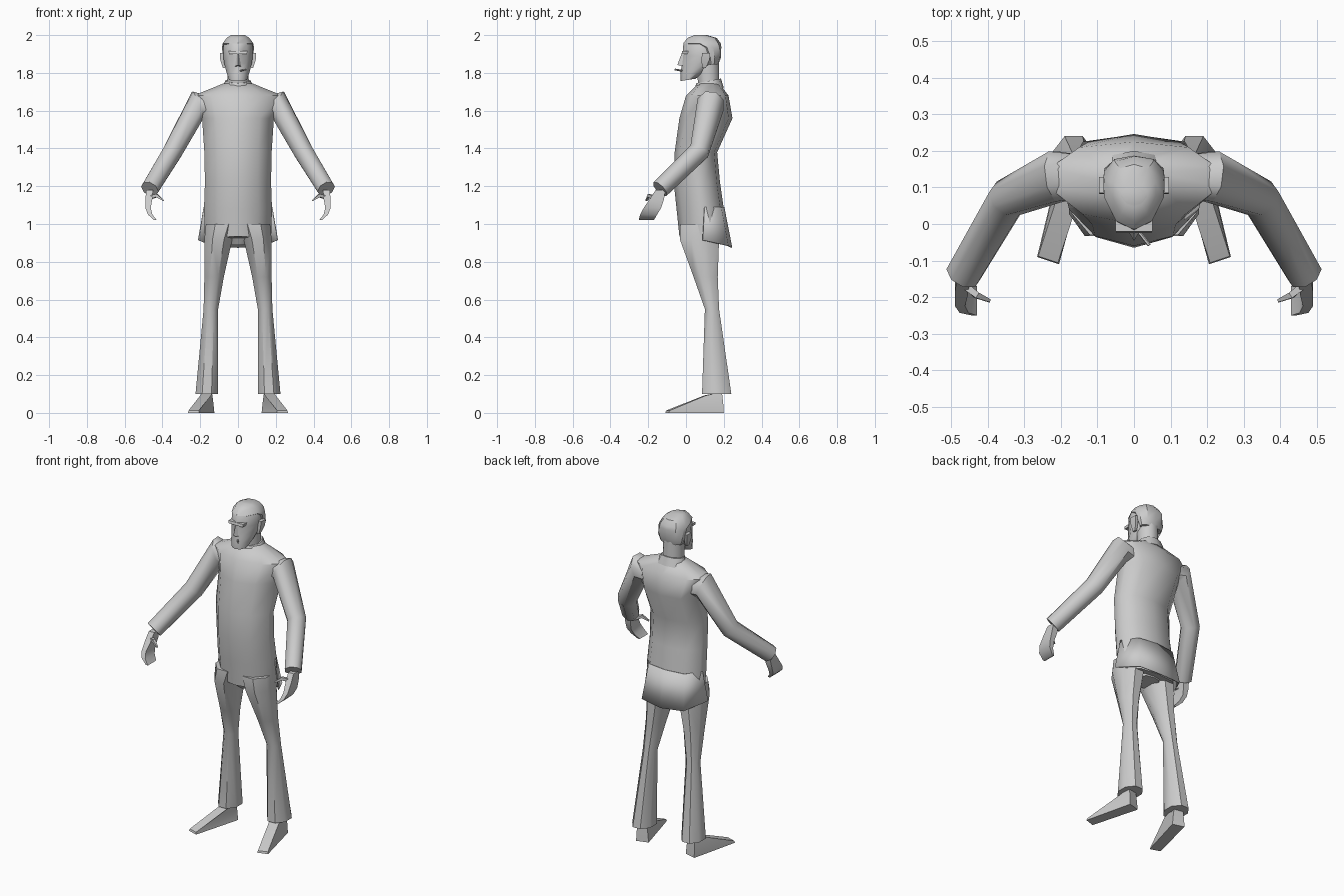
import bpy, bmesh, math
from mathutils import Vector


def loft(name, rings, mirror=False, closed=True, smooth=48):
    """Skin a list of equal-length point rings and cap the ends."""
    bm = bmesh.new()
    vr = [[bm.verts.new(p) for p in r] for r in rings]
    n = len(rings[0])
    for a, b in zip(vr, vr[1:]):
        for i in range(n if closed else n - 1):
            j = (i + 1) % n
            bm.faces.new((a[i], a[j], b[j], b[i]))
    if closed:
        bm.faces.new(vr[0][::-1])
        bm.faces.new(vr[-1])
    bmesh.ops.recalc_face_normals(bm, faces=bm.faces)
    me = bpy.data.meshes.new(name)
    bm.to_mesh(me)
    bm.free()
    me.shade_smooth()
    me.set_sharp_from_angle(angle=math.radians(smooth))
    ob = bpy.data.objects.new(name, me)
    bpy.context.collection.objects.link(ob)
    if mirror:
        ob.modifiers.new("mirror", 'MIRROR')
    return ob


def body_ring(z, yf, yb, w, tilt=0.0):
    """Symmetric ten-sided section, front at yf, back at yb."""
    d = yb - yf
    half = [(0, 0), (.6, .12), (1, .45), (.98, .68), (.64, .93), (0, 1)]
    pts = [(x * w, yf + t * d, z + tilt * t) for x, t in half]
    return pts + [(-x, y, zz) for x, y, zz in pts[-2:0:-1]]


def box_ring(z, x0, x1, y0, y1, n=8, tilt=0.0):
    """n-sided horizontal section filling a rectangle."""
    k = 1 / math.cos(math.pi / n)
    out = []
    for i in range(n):
        a = 2 * math.pi * (i + .5) / n
        c, s = math.cos(a) * k, math.sin(a) * k
        out.append(((x0 + x1) / 2 + c * (x1 - x0) / 2,
                    (y0 + y1) / 2 + s * (y1 - y0) / 2, z + tilt * c))
    return out


def tube(name, path, n=8, mirror=True):
    """Tube along (centre, radius across, radius in depth) stations."""
    cs = [Vector(p[0]) for p in path]
    rings = []
    for i, (_, ra, rb) in enumerate(path):
        t = Vector()
        if i > 0:
            t += (cs[i] - cs[i - 1]).normalized()
        if i < len(cs) - 1:
            t += (cs[i + 1] - cs[i]).normalized()
        a = t.cross(Vector((0, 1, 0))).normalized()
        b = t.cross(a).normalized()
        rings.append([cs[i] + a * ra * math.cos(q) + b * rb * math.sin(q)
                      for q in (2 * math.pi * (k + .5) / n for k in range(n))])
    return loft(name, rings, mirror)


# Jacket body
loft("jacket", [body_ring(*r) for r in (
    (.935, -.035, .215, .175, -.045), (1.08, -.05, .2, .18), (1.22, -.065, .18, .175),
    (1.38, -.06, .165, .178), (1.56, -.035, .246, .19), (1.68, .0, .225, .235),
    (1.745, .065, .175, .075))])

# Flared rear tail with side vents
tail = loft("jacket_tail", [
    [(-.182, .1, 1.09), (-.12, .187, 1.09), (0, .203, 1.09), (.12, .187, 1.09), (.182, .1, 1.09)],
    [(-.212, .09, .915), (-.14, .225, .885), (0, .245, .875), (.14, .225, .885), (.212, .09, .915)]],
    closed=False)
tail.modifiers.new("cloth", 'SOLIDIFY').thickness = .006

# Collar
loft("collar", [body_ring(1.70, .04, .2, .09, .02), body_ring(1.745, .055, .185, .066, .025)])

# Sleeves and cuffs
tube("sleeve", [((.12, .13, 1.61), .06, .06), ((.212, .13, 1.632), .08, .075),
                ((.345, .07, 1.385), .056, .056), ((.467, -.138, 1.185), .05, .05)])

# Hands: palm with curled fingers, and thumb
loft("hand", [box_ring(z, x - hx, x + hx, y - hy, y + hy, 4) for z, x, hx, y, hy in (
    (1.18, .468, .018, -.135, .026), (1.13, .472, .018, -.155, .038),
    (1.085, .476, .014, -.178, .046), (1.05, .465, .012, -.198, .045),
    (1.02, .437, .007, -.21, .04))], True)
tube("thumb", [((.465, -.165, 1.14), .015, .014), ((.43, -.195, 1.15), .012, .012),
               ((.395, -.21, 1.125), .005, .006)], 4)

# Trouser legs
loft("trouser_leg", [box_ring(*r) for r in (
    (.1, .105, .225, .085, .24), (.55, .105, .182, .1, .175),
    (.72, .075, .178, .04, .168), (.92, .03, .178, -.033, .175),
    (1.0, .0, .17, -.03, .17))], True)

# Seat between the legs
loft("trouser_seat", [body_ring(.89, .03, .17, .07), body_ring(1.0, -.03, .17, .16)])

# Shoes with pointed, outturned toes
loft("shoe", [
    [(.265, -.09, 0), (.205, -.11, 0), (.125, .18, 0), (.195, .2, 0)],
    [(.262, -.088, .012), (.208, -.106, .012), (.13, .18, .05), (.194, .197, .05)],
    [(.2, .105, .092), (.142, .095, .092), (.138, .18, .11), (.192, .19, .11)]], True, smooth=25)

# Neck and head
loft("neck", [box_ring(1.7, -.058, .058, .07, .175), box_ring(1.86, -.055, .055, .05, .175)])
loft("head", [body_ring(*r) for r in (
    (1.757, -.028, .05, .047, .012), (1.80, -.03, .1, .06), (1.85, -.02, .155, .073),
    (1.89, -.018, .172, .078), (1.955, -.014, .178, .078), (1.985, .015, .155, .056),
    (2.0, .05, .105, .035))])

# Hair shell on the back and crown
loft("hair", [body_ring(*r) for r in (
    (1.845, .1, .172, .07), (1.88, .085, .184, .082), (1.935, .05, .187, .084),
    (1.955, -.016, .185, .082), (1.985, .008, .163, .06), (2.0, .045, .11, .037))], smooth=35)

# Nose, ears, brow and cigarette
loft("nose", [[(-.016, -.02, 1.835), (.016, -.02, 1.835), (0, -.046, 1.842)],
              [(-.006, -.014, 1.9), (.006, -.014, 1.9), (0, -.024, 1.9)]], smooth=20)
loft("ear", [box_ring(1.825, .068, .08, .085, .105, 4), box_ring(1.87, .075, .094, .082, .125, 4),
             box_ring(1.905, .075, .096, .085, .128, 4)], True, smooth=20)
loft("brow", [box_ring(1.9, -.048, .048, -.024, .03, 4), box_ring(1.915, -.05, .05, -.02, .03, 4)],
     smooth=20)
tube("cigarette", [((.008, -.015, 1.81), .005, .005), ((.042, -.058, 1.818), .005, .005)], 6, False)
